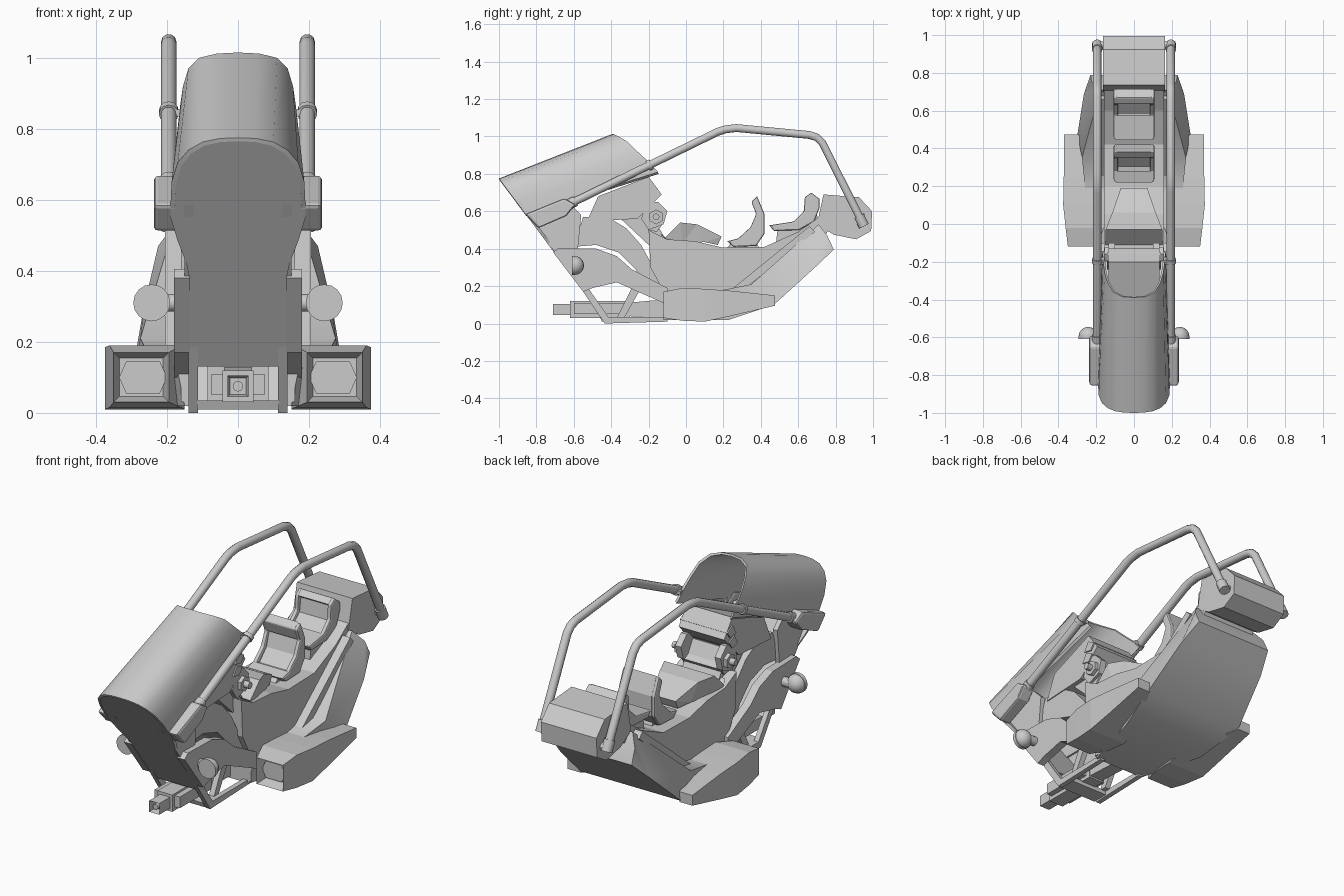
import bpy, bmesh
from mathutils import Vector, Matrix

if "Cube" in bpy.data.objects:
    bpy.data.objects.remove(bpy.data.objects["Cube"])


def finish(name, bm, mirror=False, smooth=False, bevel=0):
    bmesh.ops.recalc_face_normals(bm, faces=bm.faces)
    me = bpy.data.meshes.new(name)
    bm.to_mesh(me)
    bm.free()
    ob = bpy.data.objects.new(name, me)
    bpy.context.collection.objects.link(ob)
    if mirror:
        ob.modifiers.new("Mirror", 'MIRROR')
    if bevel:
        b = ob.modifiers.new("Bevel", 'BEVEL')
        b.width, b.segments = bevel, 2
    if smooth:
        bpy.ops.object.select_all(action='DESELECT')
        ob.select_set(True)
        bpy.context.view_layer.objects.active = ob
        bpy.ops.object.shade_smooth_by_angle(angle=0.7)
    return ob


def loft(rings):
    bm = bmesh.new()
    vs = [[bm.verts.new(p) for p in r] for r in rings]
    n = len(vs[0])
    for a, b in zip(vs, vs[1:]):
        for i in range(n):
            j = (i + 1) % n
            bm.faces.new((a[i], a[j], b[j], b[i]))
    ends = [bm.faces.new(vs[0]), bm.faces.new(vs[-1])]
    bm.normal_update()
    bmesh.ops.triangulate(bm, faces=[f for f in ends if len(f.verts) > 4])
    return bm


# side profile (y, z[, half width]) spanning both sides
def slab(name, prof, w=None, **kw):
    rings = [[(s * (p[2] if w is None else w), p[0], p[1]) for p in prof] for s in (-1, 1)]
    return finish(name, loft(rings), **kw)


# side profile between two x values, mirrored left and right
def pair(name, prof, x0, x1, **kw):
    return finish(name, loft([[(x, y, z) for y, z in prof] for x in (x0, x1)]), mirror=True, **kw)


def rect(y0, y1, z0, z1):
    return [(y0, z0), (y1, z0), (y1, z1), (y0, z1)]


def cylinder(name, a, b, r, sides=12, mirror=True):
    a, b = Vector(a), Vector(b)
    bm = bmesh.new()
    rot = (b - a).to_track_quat('Z', 'Y').to_matrix().to_4x4()
    bmesh.ops.create_cone(bm, cap_ends=True, segments=sides, radius1=r, radius2=r,
                          depth=(b - a).length, matrix=Matrix.Translation((a + b) / 2) @ rot)
    return finish(name, bm, mirror=mirror, smooth=True)


def front_y(z):
    return -1 + (0.775 - z) / 1.34


# curved windscreen canopy, open at the back
front = [(0, .775), (.05, .773), (.10, .763), (.14, .74), (.17, .705), (.187, .65), (.19, .585)]
back = [(0, -.39, 1.015), (.06, -.385, 1.012), (.11, -.36, 1.0), (.14, -.31, .97),
        (.155, -.26, .92), (.163, -.2, .865), (.168, -.15, .81)]
rings = []
for r in ([(x, front_y(z), z) for x, z in front], back):
    outer = [(-x, y, z) for x, y, z in reversed(r[1:])] + list(r)
    inner = [(x * .94, y + .004, z - .01) for x, y, z in reversed(outer)]
    rings.append(outer + inner)
finish("canopy", loft(rings), smooth=True)

# sloping front shield
half = front + [(.19, .55), (.17, .485), (.145, .42), (.135, .37), (.135, .13)]
outline = half + [(-x, z) for x, z in reversed(half[1:])]
finish("front_shield", loft([[(x, front_y(z) + d, z) for x, z in outline] for d in (0, .02)]))

# shield side panels, rail sockets
pair("shield_side", [(-.86, .585), (-.62, .64), (-.56, .58), (-.58, .38), (-.70, .38), (-.8, .51)], .125, .15)
pair("rail_socket", [(-.86, .585), (-.79, .51), (-.64, .575), (-.59, .635), (-.65, .67)], .165, .237, bevel=.012)

# roll rails
rail = [(-.64, .63), (.17, 1.025), (.21, 1.038), (.27, 1.045), (.66, 1.008), (.70, .995), (.73, .965), (.945, .535)]
for side, s in (("left", -1), ("right", 1)):
    cu = bpy.data.curves.new("rail_" + side, 'CURVE')
    cu.dimensions = '3D'
    cu.bevel_depth, cu.bevel_resolution, cu.use_fill_caps = .022, 3, True
    sp = cu.splines.new('POLY')
    sp.points.add(len(rail) - 1)
    for pt, (y, z) in zip(sp.points, rail):
        pt.co = (s * .195, y, z, 1)
    bpy.context.collection.objects.link(bpy.data.objects.new("rail_" + side, cu))
for i, (a, b) in enumerate([((-.64, .63), (-.59, .654)), ((-.205, .842), (-.185, .852)), ((.925, .575), (.952, .52))]):
    cylinder(f"rail_collar_{i}", (.195, *a), (.195, *b), .028)
cylinder("rail_pivot", (.15, .945, .54), (.2, .945, .54), .02)
pair("canopy_clip", rect(-.215, -.175, .835, .855), .155, .185)

# central body and rear spine
slab("body", [(-.2, .5), (-.1, .45), (.05, .44), (.2, .405), (.42, .41), (.6, .49), (.72, .575),
              (.76, .5), (.72, .42), (.42, .14), (.22, .03), (-.12, .03), (-.12, .17), (-.19, .3)], .16)

# wide lower hull with its rear plate
slab("lower_hull", [(-.12, .12, .17), (.2, .18, .26), (.35, .21, .275), (.71, .53, .18), (.755, .47, .225),
                    (.79, .395, .23), (.69, .30, .265), (.47, .1, .3), (.23, .02, .25), (-.12, .02, .15)], smooth=True)
pair("hull_flange", [(.24, .18), (.32, .19), (.69, .49), (.66, .52)], .15, .205)

# rear box
slab("rear_box", [(.735, .69), (.925, .675), (.995, .6), (.99, .495), (.91, .45), (.79, .475), (.7, .53)], .165)

# two seats, each with cushion and raised side bolsters
seats = {
    "front_seat": [(.22, .44), (.28, .455), (.345, .515), (.375, .585), (.35, .65),
                   (.38, .68), (.42, .585), (.42, .48), (.375, .415), (.255, .41)],
    "rear_seat": [(.445, .525), (.575, .545), (.63, .6), (.635, .675), (.67, .7),
                  (.715, .665), (.715, .62), (.685, .545), (.605, .5), (.47, .495)]}
for name, prof in seats.items():
    n = len(prof)
    cushion = [tuple(Vector(p).lerp(Vector(prof[n - 1 - i]), .25)) if i < n // 2 else p for i, p in enumerate(prof)]
    slab(name + "_cushion", cushion, .09)
    pair(name + "_bolster", prof, .085, .108, bevel=.008)
    slab(name + "_top", prof[3:7], .095, bevel=.006)
    slab(name + "_lip", [prof[0], prof[1], prof[-1]], .095)
slab("seat_mount", [(.2, .38), (.24, .43), (.38, .43), (.4, .38)], .07)
slab("rear_seat_mount", [(.48, .42), (.49, .505), (.6, .51), (.7, .58), (.72, .5)], .09)

# straddle saddle
slab("saddle", [(-.14, .48, .13), (-.11, .46, .15), (-.03, .54, .15), (.06, .53, .115), (.19, .465, .07),
                (.17, .42, .07), (.1, .435, .1), (-.02, .43, .13), (-.1, .44, .14)])

# dashboard, stepped panels and handles
slab("dashboard", [(-.53, .545), (-.47, .68), (-.2, .785), (-.13, .69), (-.22, .6), (-.26, .56)], .135)
slab("dash_lower", [(-.36, .57), (-.2, .61), (-.12, .47), (-.2, .42)], .11)
for i, (y, z, w) in enumerate([(-.185, .715, .142), (-.2, .655, .142), (-.165, .52, .12)]):
    slab(f"dash_rib_{i}", [(y - .04, z - .02), (y + .01, z - .03), (y + .035, z + .005), (y - .01, z + .03)], w)
pair("handle_boss", [(-.24, .56), (-.21, .645), (-.15, .65), (-.1, .6), (-.12, .53), (-.2, .5)], .1, .135)
cylinder("handle_hub", (.13, -.16, .57), (.155, -.16, .57), .04, 6)
cylinder("handle_grip", (.14, -.16, .57), (.185, -.16, .57), .018)

# arched front fender
slab("front_fender", [(-.55, .57), (-.42, .57), (-.32, .51), (-.24, .42), (-.18, .31), (-.12, .2), (-.2, .17),
                      (-.27, .29), (-.36, .38), (-.48, .42), (-.6, .41)], .13)

# side wings that carry the lamps
pair("front_wing", [(-.71, .38), (-.68, .405), (-.48, .4), (-.37, .36), (-.29, .29), (-.1, .19),
                    (-.1, .1), (-.37, .22), (-.5, .19), (-.55, .17)], .135, .18)
cylinder("lamp_arm", (.16, -.575, .31), (.22, -.575, .31), .025)
bm = bmesh.new()
bmesh.ops.create_uvsphere(bm, u_segments=16, v_segments=10, radius=.05,
                          matrix=Matrix.Translation((.243, -.595, .31)))
bmesh.ops.bisect_plane(bm, geom=bm.verts[:] + bm.edges[:] + bm.faces[:], plane_co=(0, -.599, 0),
                       plane_no=(0, -1, 0), clear_outer=True)
bmesh.ops.holes_fill(bm, edges=[e for e in bm.edges if e.is_boundary])
finish("lamp", bm, mirror=True, smooth=True)
cylinder("lamp_rim", (.243, -.61, .31), (.243, -.59, .31), .052, 16)

# lower frame bars, struts and cross plate
pair("frame_bar", [(-.57, .2), (-.53, .2), (-.415, .035), (-.1, .035), (-.1, .01), (-.435, 0)], .113, .14)
pair("frame_strut", [(-.37, .03), (-.33, .03), (-.19, .28), (-.23, .31)], .085, .115)
slab("cross_plate", [(-.45, .01), (-.36, .01), (-.36, .035), (-.46, .035)], .115)

# front gun with a square hollow muzzle
slab("gun_body", rect(-.62, -.3, .03, .12), .044)
pair("gun_rail", rect(-.6, -.33, .05, .11), .04, .075)
bm = loft([[(x, y, z) for x, z in ((-.03, .045), (.03, .045), (.03, .105), (-.03, .105))] for y in (-.71, -.6)])
bm.normal_update()
cap = min(bm.faces, key=lambda f: f.calc_center_median().y)
bmesh.ops.inset_region(bm, faces=[cap], thickness=.01)
bmesh.ops.translate(bm, verts=cap.verts[:], vec=(0, .04, 0))
finish("gun_muzzle", bm)
cylinder("gun_barrel", (0, -.7, .075), (0, -.6, .075), .015, 10, mirror=False)
slab("gun_mount", [(-.32, .04), (-.32, .11), (-.1, .13), (-.1, .03)], .04)

# side pods with recessed front openings
secs = [(-.12, .195, .35, .03, .17), (-.02, .16, .362, .015, .19), (.1, .15, .375, .01, .185),
        (.24, .17, .372, .04, .175), (.475, .295, .37, .095, .15)]
bm = loft([[(a, y, c), (b, y, c), (b, y, d), (a, y, d)] for y, a, b, c, d in secs])
bm.normal_update()
cap = min(bm.faces, key=lambda f: f.calc_center_median().y)
bmesh.ops.inset_region(bm, faces=[cap], thickness=.022)
bmesh.ops.translate(bm, verts=cap.verts[:], vec=(0, .06, 0))
finish("side_pod", bm, mirror=True)
hexa = [(.2, .1), (.22, .055), (.315, .055), (.335, .1), (.315, .145), (.22, .145)]
finish("pod_grille", loft([[(x, y, z) for x, z in hexa] for y in (-.08, -.05)]), mirror=True)
